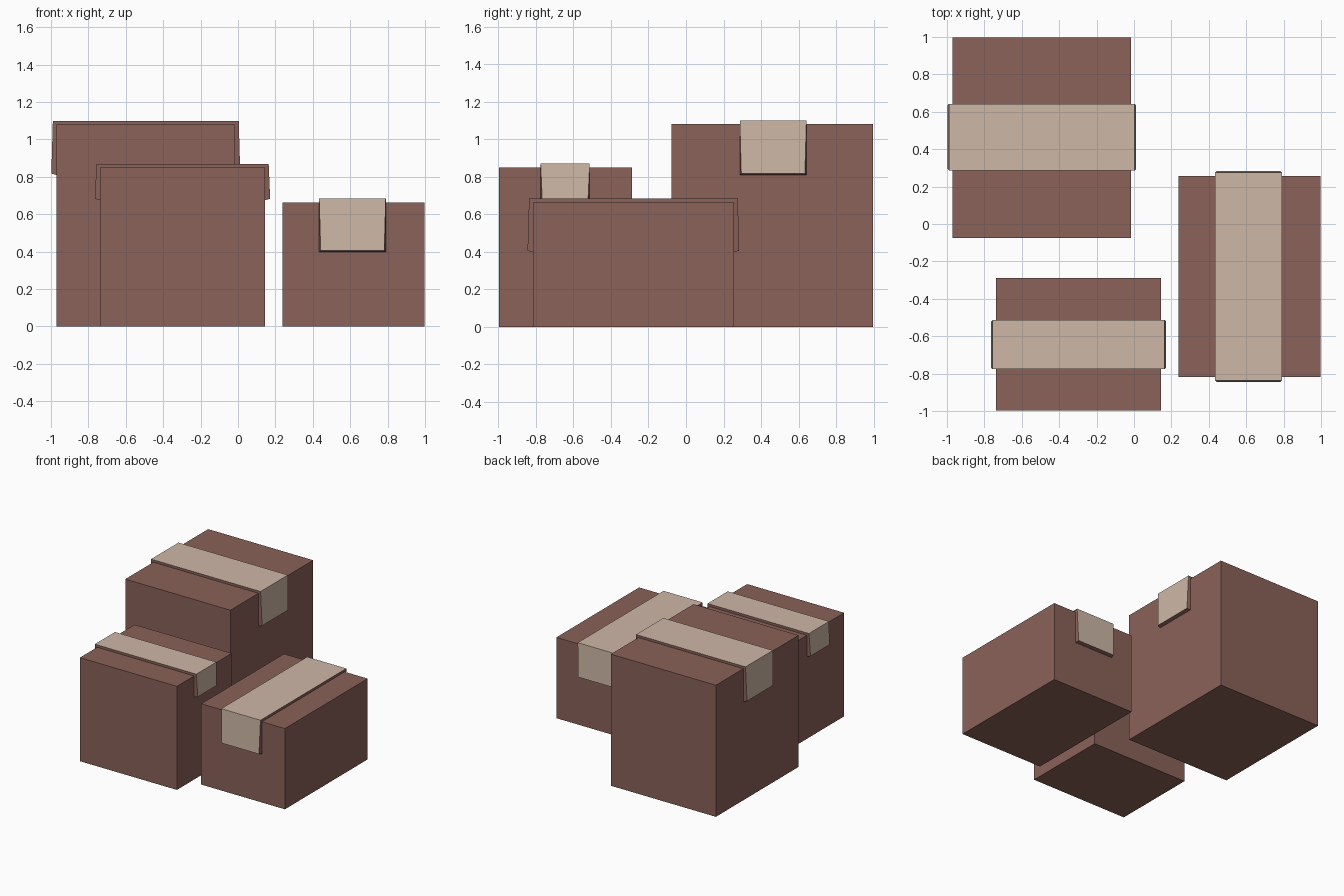
import bpy, bmesh

if "Cube" in bpy.data.objects:
    bpy.data.objects.remove(bpy.data.objects["Cube"])


def material(name, rgb):
    m = bpy.data.materials.new(name)
    m.diffuse_color = (*rgb, 1)
    m.use_nodes = True
    m.node_tree.nodes["Principled BSDF"].inputs["Base Color"].default_value = m.diffuse_color
    return m


BROWN = material("cardboard_brown", (0.254, 0.122, 0.100))
TAN = material("tape_tan", (0.610, 0.473, 0.381))


def finish(bm, name, mats):
    bmesh.ops.recalc_face_normals(bm, faces=bm.faces)
    me = bpy.data.meshes.new(name)
    bm.to_mesh(me)
    bm.free()
    for m in mats:
        me.materials.append(m)
    bpy.context.collection.objects.link(bpy.data.objects.new(name, me))


def box(name, x, y, h):
    bm = bmesh.new()
    bmesh.ops.create_cube(bm, size=1)
    for v in bm.verts:
        v.co = ((x[0] + x[1]) / 2 + v.co.x * (x[1] - x[0]),
                (y[0] + y[1]) / 2 + v.co.y * (y[1] - y[0]),
                (v.co.z + 0.5) * h)
    finish(bm, name, [BROWN])


def tape(name, along, across, h, bottom, axis):
    """Strip folded over the box: tan outside, brown edges, legs flare slightly."""
    a, b = along
    # (position along strip, height, side inset)
    outer = [(a - 0.028, bottom + 0.008, 0.008), (a - 0.02, h + 0.02, 0),
             (b + 0.02, h + 0.02, 0), (b + 0.028, bottom + 0.008, 0.008)]
    inner = [(a, bottom, 0), (a, h, 0), (b, h, 0), (b, bottom, 0)]
    bm = bmesh.new()

    def row(points, side):
        out = []
        for u, z, inset in points:
            v = across[0] + inset if side == 0 else across[1] - inset
            out.append(bm.verts.new((u, v, z) if axis == "x" else (v, u, z)))
        return out

    o0, o1, i0, i1 = row(outer, 0), row(outer, 1), row(inner, 0), row(inner, 1)
    for k in range(3):
        bm.faces.new((o0[k], o0[k + 1], o1[k + 1], o1[k])).material_index = 1
        bm.faces.new((i0[k], i0[k + 1], i1[k + 1], i1[k]))
        for o, i in ((o0, i0), (o1, i1)):
            bm.faces.new((o[k], o[k + 1], i[k + 1], i[k]))
    for k in (0, 3):  # leg ends
        bm.faces.new((o0[k], o1[k], i1[k], i0[k]))
    finish(bm, name, [BROWN, TAN])


# name, x range, y range, height, tape width range, tape bottom, tape direction
BOXES = [
    ("tall", (-0.97, -0.016), (-0.076, 0.998), 1.08, (0.287, 0.642), 0.81, "x"),
    ("medium", (-0.737, 0.144), (-0.998, -0.288), 0.85, (-0.775, -0.514), 0.675, "x"),
    ("low", (0.238, 0.998), (-0.817, 0.256), 0.663, (0.434, 0.79), 0.398, "y"),
]
for name, x, y, h, across, bottom, axis in BOXES:
    box(name + "_box", x, y, h)
    tape(name + "_box_tape", x if axis == "x" else y, across, h, bottom, axis)
